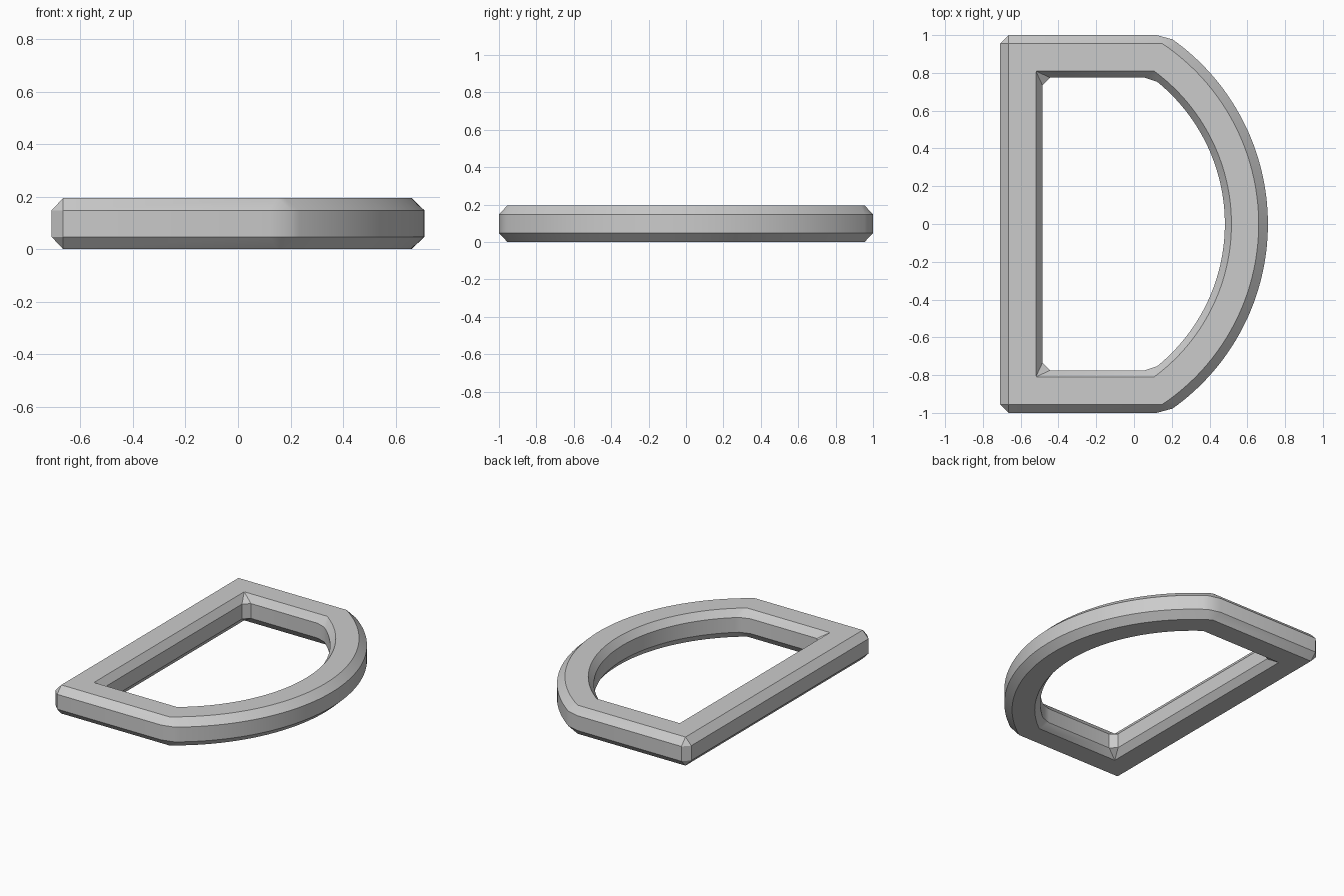
import bpy, bmesh, math

cube = bpy.data.objects.get("Cube")
if cube:
    bpy.data.objects.remove(cube, do_unlink=True)

# One grey metal
metal = bpy.data.materials.new("grey_metal")
metal.use_nodes = True
grey = (0.6, 0.6, 0.6, 1)
metal.diffuse_color = grey
metal.node_tree.nodes["Principled BSDF"].inputs["Base Color"].default_value = grey

CENTRE = -0.489   # x of the arc's centre
STEPS = 32        # segments in half the arc


def outline(radius, arc_y, corners):
    """D-shaped loop: an arc, then corner points, mirrored front to back."""
    end = math.asin(arc_y / radius)
    half = [(CENTRE + radius * math.cos(end * i / STEPS),
             radius * math.sin(end * i / STEPS)) for i in range(STEPS + 1)]
    half += corners
    return half + [(x, -y) for x, y in reversed(half[1:])]


# Sharp outlines on the flat faces, chamfered outlines on the walls
outer_face = outline(1.149, 0.955, [(0.15, 0.955), (-0.665, 0.955), (-0.665, 0.955)])
outer_face[STEPS + 1] = outer_face[STEPS]
outer_face[-STEPS - 1] = outer_face[-STEPS]
inner_face = outline(1.005, 0.81, [(0.11, 0.81), (-0.52, 0.81), (-0.52, 0.81)])
inner_face[STEPS + 1] = inner_face[STEPS]
inner_face[-STEPS - 1] = inner_face[-STEPS]
outer_wall = outline(1.198, 0.977, [(0.12, 1.0), (-0.665, 1.0), (-0.709, 0.955)])
inner_wall = outline(0.97, 0.752, [(0.055, 0.775), (-0.445, 0.775), (-0.485, 0.735)])

# Cross-section around the ring: outline and height
LOW, HIGH, TOP = 0.047, 0.148, 0.195
section = [(outer_wall, HIGH), (outer_face, TOP), (inner_face, TOP), (inner_wall, HIGH),
           (inner_wall, LOW), (inner_face, 0), (outer_face, 0), (outer_wall, LOW)]

bm = bmesh.new()
loops = [[bm.verts.new((x, y, z)) for x, y in shape] for shape, z in section]
for k, a in enumerate(loops):
    b = loops[(k + 1) % len(loops)]
    for i in range(len(a)):
        j = (i + 1) % len(a)
        bm.faces.new((a[i], a[j], b[j], b[i]))
bmesh.ops.remove_doubles(bm, verts=bm.verts, dist=0.0005)
bmesh.ops.recalc_face_normals(bm, faces=bm.faces)

mesh = bpy.data.meshes.new("d_ring")
bm.to_mesh(mesh)
bm.free()
mesh.materials.append(metal)
ring = bpy.data.objects.new("d_ring", mesh)
bpy.context.collection.objects.link(ring)

# Smooth the arc, keep the bevel edges crisp
bpy.ops.object.select_all(action="DESELECT")
ring.select_set(True)
bpy.context.view_layer.objects.active = ring
bpy.ops.object.shade_smooth_by_angle(angle=math.radians(30))
